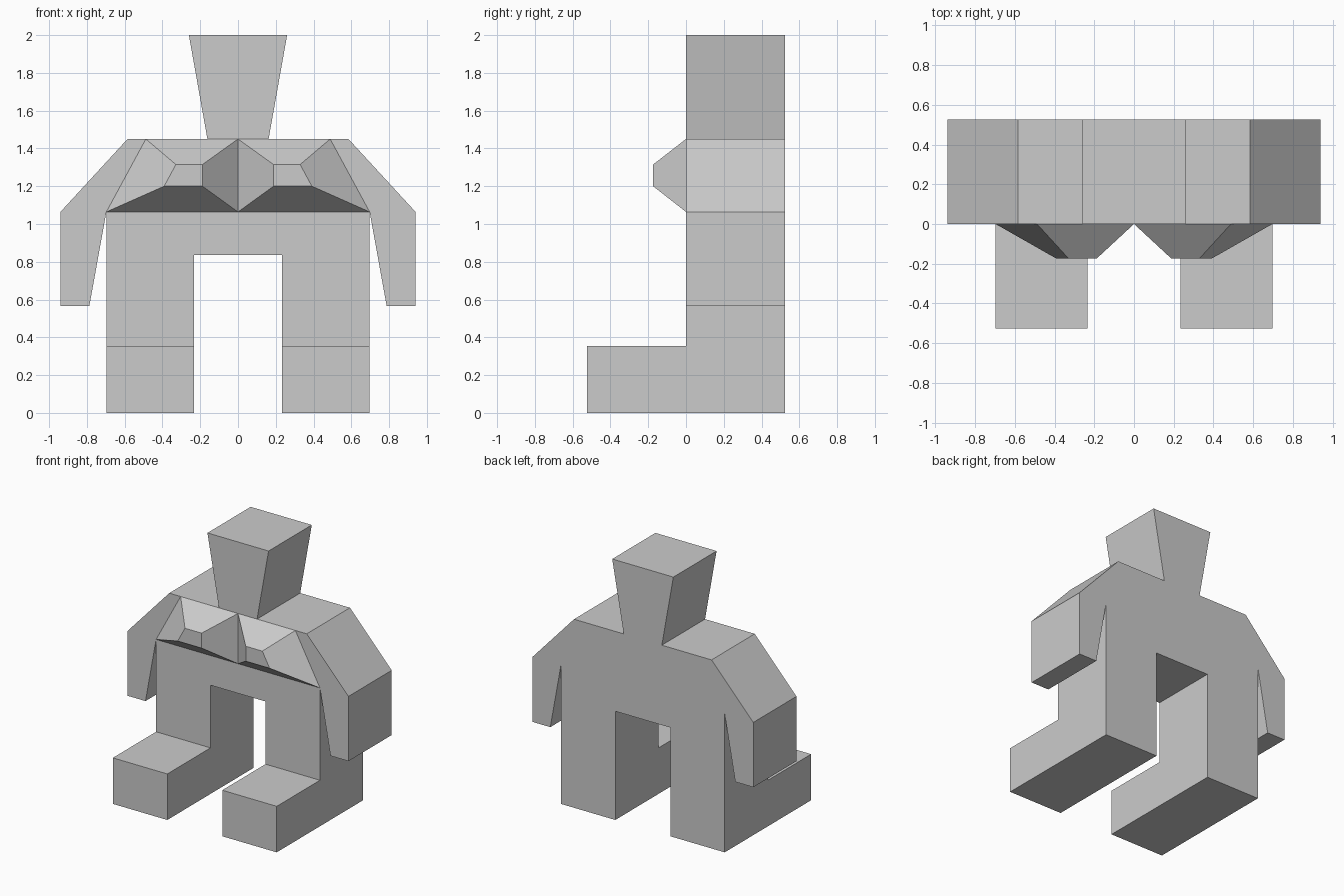
import bpy, bmesh

if "Cube" in bpy.data.objects:
    bpy.data.objects.remove(bpy.data.objects["Cube"])


def loft(name, back, front, y_back, y_front, close_back=True, mirror=False):
    """Solid between two matching (x, z) outlines at two depths."""
    bm = bmesh.new()
    a = [bm.verts.new((x, y_back, z)) for x, z in back]
    b = [bm.verts.new((x, y_front, z)) for x, z in front]
    n = len(a)
    for i in range(n):
        j = (i + 1) % n
        bm.faces.new((a[i], a[j], b[j], b[i]))
    bm.faces.new(b)
    cap = bm.faces.new(a[::-1])
    bmesh.ops.recalc_face_normals(bm, faces=bm.faces[:])
    if not close_back:
        # this side sits flush against the body
        bmesh.ops.delete(bm, geom=[cap], context='FACES_ONLY')
    me = bpy.data.meshes.new(name)
    bm.to_mesh(me)
    bm.free()
    ob = bpy.data.objects.new(name, me)
    bpy.context.collection.objects.link(ob)
    if mirror:
        ob.modifiers.new("Mirror", 'MIRROR').use_mirror_merge = False
    return ob


# Body: head, shoulders, arms and legs as one front outline
half = [(0.26, 2.0), (0.162, 1.45), (0.585, 1.45), (0.94, 1.064),
        (0.94, 0.566), (0.787, 0.566), (0.697, 1.064), (0.697, 0),
        (0.234, 0), (0.234, 0.836)]
outline = half + [(-x, z) for x, z in reversed(half)]
loft("body", outline, outline, 0.525, 0)

# Feet: blocks reaching forward from the legs
foot = [(0.234, 0), (0.697, 0), (0.697, 0.354), (0.234, 0.354)]
loft("feet", foot, foot, 0, -0.525, close_back=False, mirror=True)

# Chest: a faceted raised plate on each side
base = [(0, 1.064), (0.697, 1.064), (0.488, 1.45), (0, 1.45)]
plate = [(0.188, 1.2), (0.391, 1.2), (0.329, 1.315), (0.188, 1.315)]
loft("chest", base, plate, 0, -0.174, close_back=False, mirror=True)
